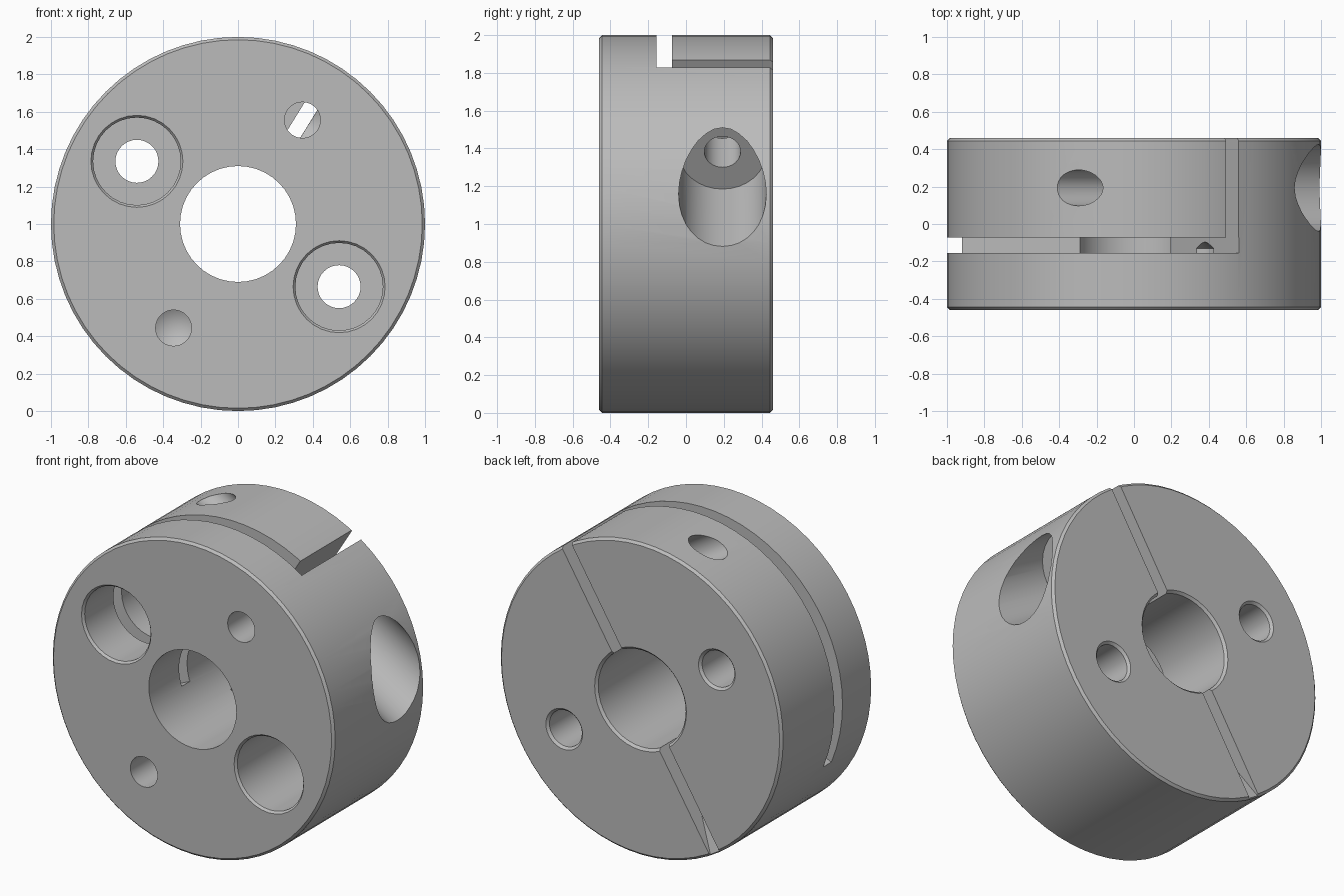
import bpy, bmesh, math
from mathutils import Vector

if "Cube" in bpy.data.objects:
    bpy.data.objects.remove(bpy.data.objects["Cube"], do_unlink=True)

steel = bpy.data.materials.new("plain grey steel")
GREY = (0.5, 0.5, 0.5, 1)
steel.use_nodes = True
steel.diffuse_color = GREY
steel.node_tree.nodes["Principled BSDF"].inputs["Base Color"].default_value = GREY

HALF = 0.46                      # half thickness along y
CENTRE = Vector((0, 0, 1))
Y = Vector((0, 1, 0))
ang = math.radians(58.2)
U = Vector((math.cos(ang), 0, math.sin(ang)))    # along the clamping slit
N = Vector((-math.sin(ang), 0, math.cos(ang)))   # along the clamp screw


def finish(bm, name):
    bmesh.ops.recalc_face_normals(bm, faces=bm.faces)
    me = bpy.data.meshes.new(name)
    bm.to_mesh(me)
    bm.free()
    me.materials.append(steel)
    ob = bpy.data.objects.new(name, me)
    bpy.context.collection.objects.link(ob)
    return ob


def turned(name, profile, origin=CENTRE, axis=Y, sides=32):
    """Solid of revolution from (distance along axis, radius) pairs."""
    bm = bmesh.new()
    q = axis.to_track_quat('Z', 'Y')
    rings = []
    for d, r in profile:
        count = sides if r > 0 else 1
        rings.append([bm.verts.new(origin + q @ Vector((
            r * math.cos(math.tau * i / sides), r * math.sin(math.tau * i / sides), d)))
            for i in range(count)])
    for a, b in zip(rings, rings[1:]):
        for i in range(sides):
            j = (i + 1) % sides
            bm.faces.new([a[i], a[j], b[0]] if len(b) == 1 else [a[i], a[j], b[j], b[i]])
    for ring in (rings[0], rings[-1]):
        if len(ring) > 1:
            bm.faces.new(ring)
    return finish(bm, name)


def prism(name, points, depth):
    """Outline of points relative to the centre, extruded by a vector."""
    bm = bmesh.new()
    face = bm.faces.new([bm.verts.new(CENTRE + p) for p in points])
    ext = bmesh.ops.extrude_face_region(bm, geom=[face])
    verts = [v for v in ext["geom"] if isinstance(v, bmesh.types.BMVert)]
    bmesh.ops.translate(bm, verts=verts, vec=depth)
    return finish(bm, name)


# Collar body with small edge chamfers
body = turned("clamp_collar", [(-HALF, 0.985), (-HALF + 0.015, 1),
                               (HALF - 0.015, 1), (HALF, 0.985)], sides=64)
cutters = []

# Central bore, chamfered at the back
cutters.append(turned("bore_cutter", [(-0.6, 0.31), (HALF - 0.015, 0.31),
                                      (HALF, 0.325), (0.6, 0.325)], sides=40))

# Counterbored mounting holes and blind pin holes, in opposite pairs
for s in (1, -1):
    cutters.append(turned("mounting_hole_cutter", [
        (-0.6, 0.246), (-HALF, 0.246), (-HALF + 0.015, 0.234), (0.16, 0.234),
        (0.16, 0.115), (HALF - 0.015, 0.115), (HALF, 0.13), (0.6, 0.13)],
        CENTRE + N * 0.636 * s))
    cutters.append(turned("pin_hole_cutter", [(-0.6, 0.096), (-0.13, 0.096), (-0.073, 0)],
                          CENTRE + U * 0.654 * s))

# Clamp screw hole with head pocket, crossing the slit
cutters.append(turned("clamp_screw_cutter", [(-1.4, 0.232), (-0.33, 0.232),
                                             (-0.33, 0.096), (1.4, 0.096)],
                      CENTRE + U * 0.654 + Y * 0.193, N))

# Sector slot that frees the clamping arm
sector = [U * 0.05 - N * 0.04, U * 1.5 - N * 0.04, Vector((0.3, 0, 2)),
          Vector((-2, 0, 2)), Vector((-2, 0, -0.87)), Vector((-0.05, 0, -0.003))]
cutters.append(prism("sector_slot_cutter", [p - Y * 0.155 for p in sector], Y * 0.082))

# Radial clamping slit
cutters.append(prism("slit_cutter", [U * r + Y * y - N * 0.0395 for r, y in
                     ((0.1, -0.1545), (1.3, -0.1545), (1.3, 0.6), (0.1, 0.6))], N * 0.079))

# Tapered groove opposite the slit, running out at the rim
cutters.append(prism("groove_cutter", [Y * y - U * r - N * 0.04 for r, y in
                     ((0.1, 0.13), (1.03, 0.465), (1.03, 0.6), (0.1, 0.6))], N * 0.08))

# Cut the body
bpy.context.view_layer.objects.active = body
for c in cutters:
    mod = body.modifiers.new(c.name, 'BOOLEAN')
    mod.operation = 'DIFFERENCE'
    mod.solver = 'EXACT'
    mod.object = c
    bpy.ops.object.modifier_apply(modifier=mod.name)
    bpy.data.objects.remove(c, do_unlink=True)

bpy.ops.object.select_all(action='DESELECT')
body.select_set(True)
bpy.ops.object.shade_smooth_by_angle(angle=math.radians(25))
